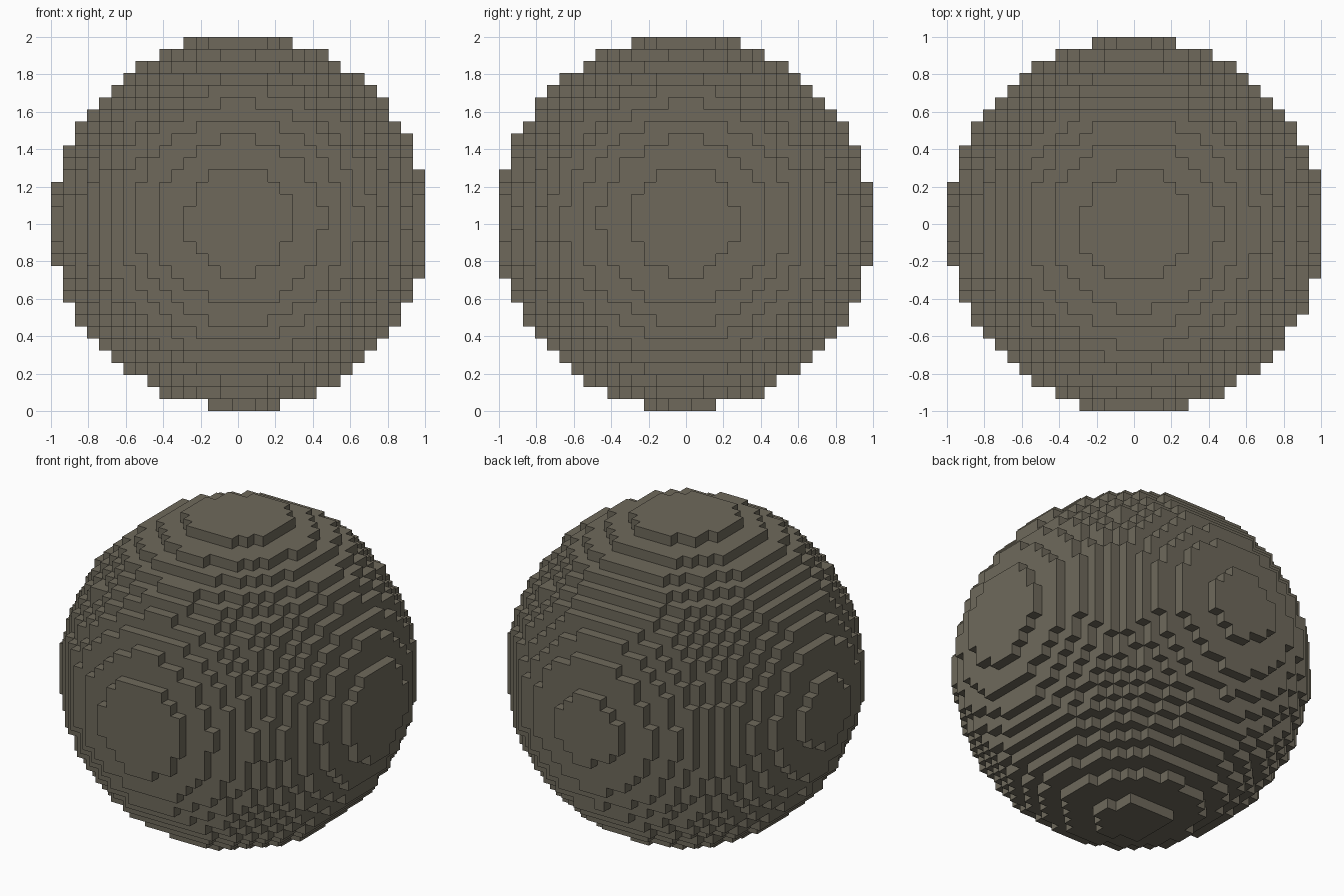
import bpy, bmesh
from math import radians
from mathutils import Vector

# Remove the default cube
cube = bpy.data.objects.get("Cube")
if cube:
    bpy.data.objects.remove(cube, do_unlink=True)

HALF = 15                          # blocks on each side of the middle block
SIZE = 2 / (2 * HALF + 1)          # edge length of one block
RADIUS = 15.5                      # in blocks
CENTRE = Vector((0.13, -0.13, 0.2))

# Stone colour
stone = bpy.data.materials.new("grey_brown_stone")
stone.use_nodes = True
colour = (0.156, 0.141, 0.105, 1)
stone.diffuse_color = colour
bsdf = stone.node_tree.nodes["Principled BSDF"]
bsdf.inputs["Base Color"].default_value = colour
bsdf.inputs["Roughness"].default_value = 0.9

# Blocks whose middle lies inside the ball
span = range(-HALF, HALF + 1)
blocks = {(x, y, z) for x in span for y in span for z in span
          if (Vector((x, y, z)) - CENTRE).length <= RADIUS}

# Outer skin: one square wherever a block has no neighbour
bm = bmesh.new()
for block in blocks:
    for axis in range(3):
        for sign in (-1, 1):
            normal = Vector((0, 0, 0))
            normal[axis] = sign
            neighbour = tuple(int(b + n) for b, n in zip(block, normal))
            if neighbour in blocks:
                continue
            u = Vector((0, 0, 0))
            u[(axis + 1) % 3] = 0.5
            v = normal.cross(u)
            middle = Vector(block) + normal / 2
            corners = (middle - u - v, middle + u - v, middle + u + v, middle - u + v)
            bm.faces.new([bm.verts.new(c * SIZE + Vector((0, 0, 1))) for c in corners])

# Weld the squares and merge flat terraces
bmesh.ops.remove_doubles(bm, verts=bm.verts, dist=SIZE / 100)
bmesh.ops.dissolve_limit(bm, angle_limit=radians(1), verts=bm.verts, edges=bm.edges)

mesh = bpy.data.meshes.new("block_sphere")
bm.to_mesh(mesh)
bm.free()
mesh.materials.append(stone)
bpy.context.collection.objects.link(bpy.data.objects.new("block_sphere", mesh))
